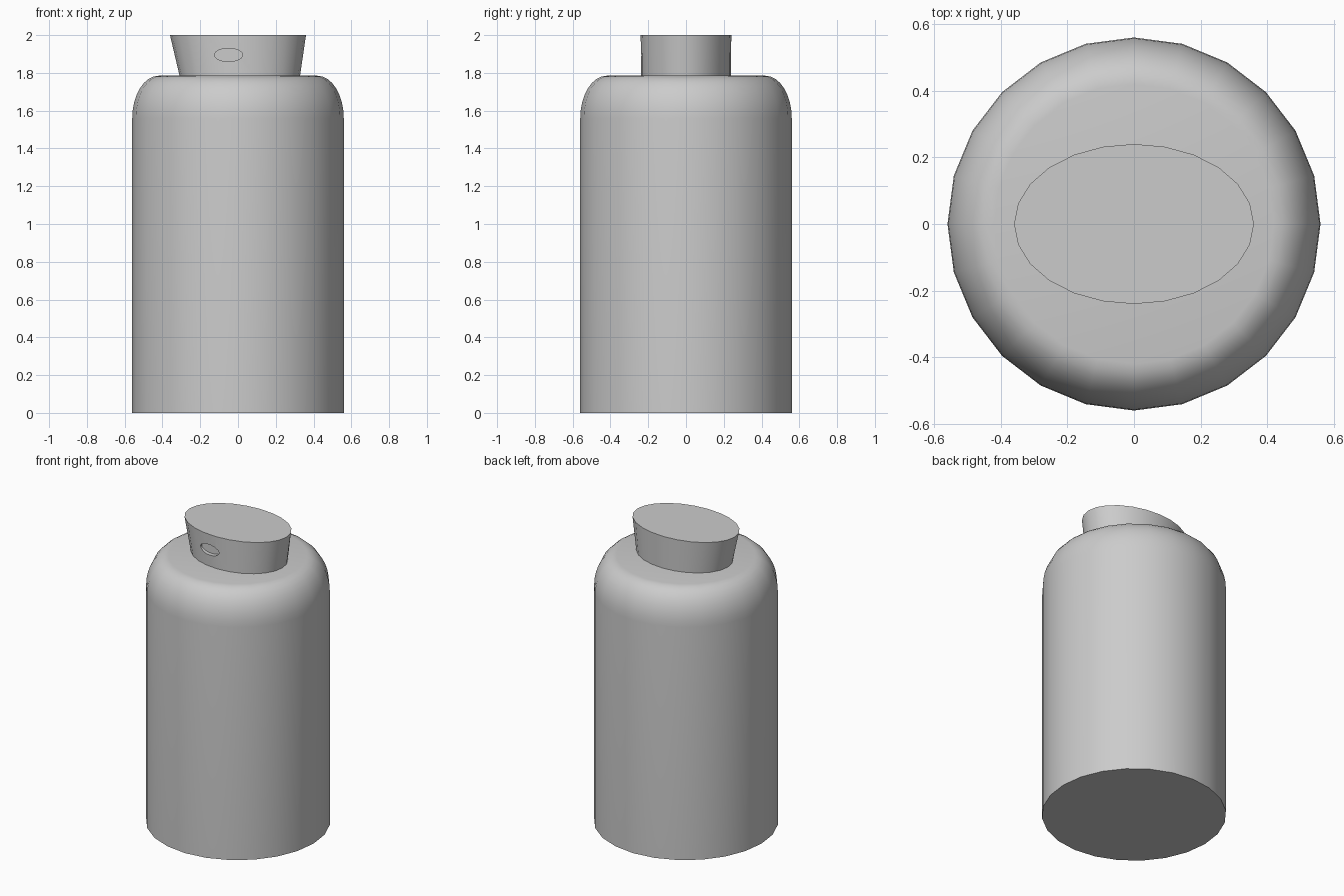
import bpy, bmesh
from math import sin, cos, pi, radians

if "Cube" in bpy.data.objects:
    bpy.data.objects.remove(bpy.data.objects["Cube"])

SIDES = 24


def loft(name, rings, sides=SIDES, axis="z"):
    """Skin elliptical rings (centre x, rx, ry, height) and close both ends."""
    bm = bmesh.new()
    loops = []
    for cx, rx, ry, h in rings:
        loops.append([bm.verts.new((cx + rx * cos(2 * pi * i / sides),
                                    ry * sin(2 * pi * i / sides), h))
                      for i in range(sides)])
    for a, b in zip(loops, loops[1:]):
        for i in range(sides):
            j = (i + 1) % sides
            bm.faces.new((a[i], a[j], b[j], b[i]))
    bm.faces.new(loops[0][::-1])
    bm.faces.new(loops[-1])
    bmesh.ops.recalc_face_normals(bm, faces=bm.faces)
    mesh = bpy.data.meshes.new(name)
    bm.to_mesh(mesh)
    bm.free()
    ob = bpy.data.objects.new(name, mesh)
    bpy.context.collection.objects.link(ob)
    return ob


def smooth(ob):
    bpy.ops.object.select_all(action="DESELECT")
    ob.select_set(True)
    bpy.context.view_layer.objects.active = ob
    bpy.ops.object.shade_smooth_by_angle(angle=radians(30))


# Bottle body: straight wall with a rounded shoulder
R, SHOULDER, TOP, FLAT = 0.56, 1.56, 1.785, 0.42
rings = [(0, R, R, 0)]
for k in range(9):
    t = k / 8 * pi / 2
    r = FLAT + (R - FLAT) * cos(t)
    rings.append((0, r, r, SHOULDER + (TOP - SHOULDER) * sin(t)))
body = loft("bottle_body", rings)

# Oval cap, flaring upwards
cap = loft("oval_cap", [(0.01, 0.317, 0.237, TOP - 0.01), (0, 0.36, 0.24, 2.0)])

# Shallow oval spout recess in the front of the cap
cutter = loft("spout_cutter", [(0, 0.075, 0.035, 0), (0, 0.075, 0.035, 0.2)])
cutter.rotation_euler = (radians(90), 0, 0)
cutter.location = (-0.05, -0.205, 1.895)
cutter.hide_render = True
cut = cap.modifiers.new("spout", "BOOLEAN")
cut.operation = "DIFFERENCE"
cut.solver = "EXACT"
cut.object = cutter
bpy.context.view_layer.objects.active = cap
bpy.ops.object.modifier_apply(modifier=cut.name)
bpy.data.objects.remove(cutter)

for part in (body, cap):
    smooth(part)
